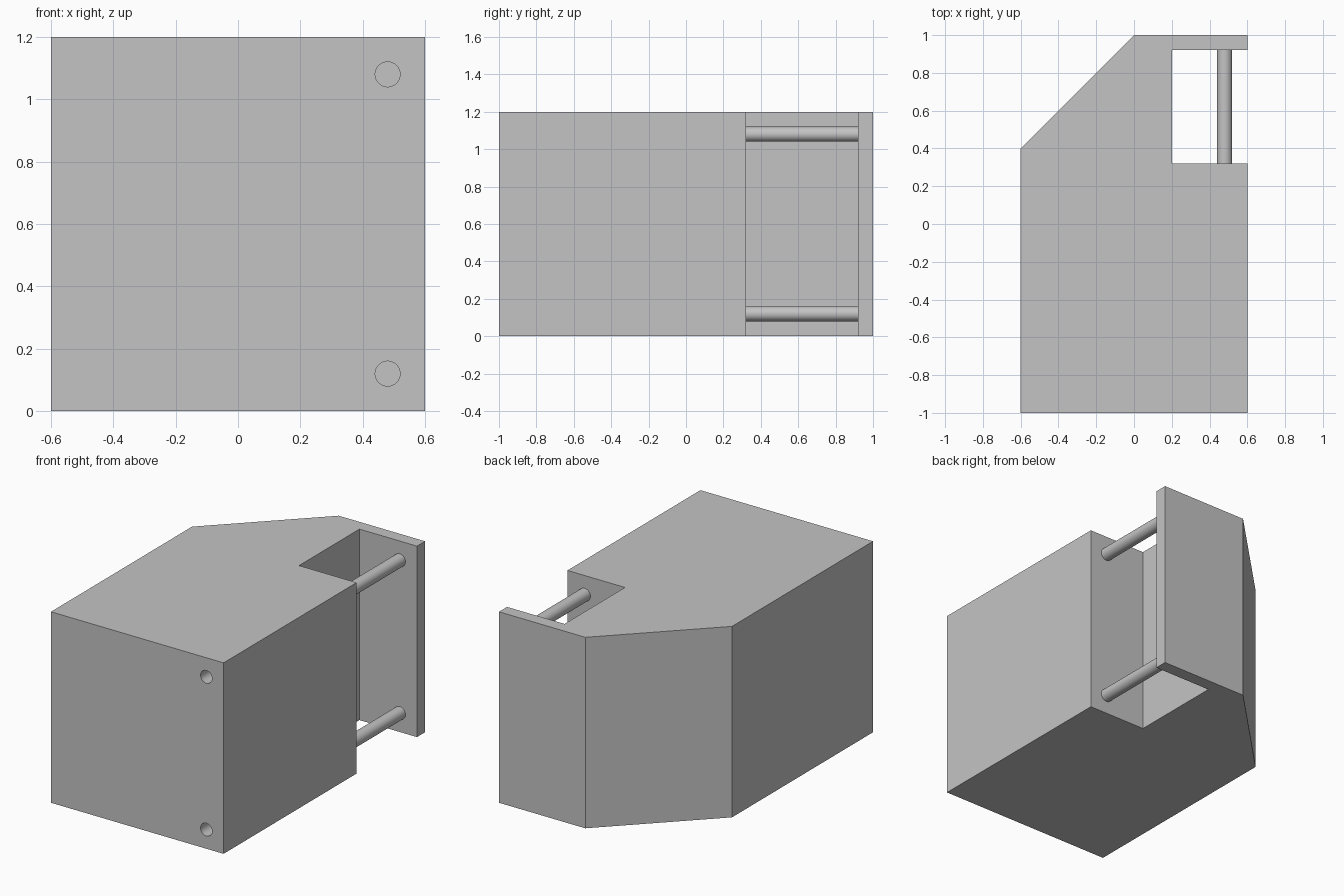
import bpy
import bmesh
from math import radians

cube = bpy.data.objects.get("Cube")
if cube:
    bpy.data.objects.remove(cube, do_unlink=True)

HEIGHT = 1.2
ROD_X, ROD_RADIUS, ROD_INSET = 0.48, 0.04, 0.12

grey = bpy.data.materials.new("light grey")
grey.use_nodes = True
grey.diffuse_color = (0.55, 0.55, 0.55, 1)
grey.node_tree.nodes["Principled BSDF"].inputs["Base Color"].default_value = grey.diffuse_color


def select_only(obj):
    bpy.ops.object.select_all(action="DESELECT")
    obj.select_set(True)
    bpy.context.view_layer.objects.active = obj


def extruded(name, outline, height):
    """Prism from a plan outline, standing on the ground."""
    bm = bmesh.new()
    base = bm.faces.new([bm.verts.new((x, y, 0)) for x, y in outline])
    top = bmesh.ops.extrude_face_region(bm, geom=[base])["geom"]
    bmesh.ops.translate(bm, vec=(0, 0, height),
                        verts=[v for v in top if isinstance(v, bmesh.types.BMVert)])
    bmesh.ops.recalc_face_normals(bm, faces=bm.faces)
    mesh = bpy.data.meshes.new(name)
    bm.to_mesh(mesh)
    bm.free()
    obj = bpy.data.objects.new(name, mesh)
    bpy.context.collection.objects.link(obj)
    mesh.materials.append(grey)
    return obj


def rod(name, z, y_start, y_end):
    """Round bar running front to back."""
    bpy.ops.mesh.primitive_cylinder_add(
        vertices=48, radius=ROD_RADIUS, depth=y_end - y_start,
        location=(ROD_X, (y_start + y_end) / 2, z), rotation=(radians(90), 0, 0))
    obj = bpy.context.object
    obj.name = name
    obj.data.materials.append(grey)
    bpy.ops.object.shade_smooth_by_angle(angle=radians(30))
    return obj


# Block with a chamfered back corner and a side notch leaving a thin back plate
body = extruded("body", [
    (-0.6, -1), (0.6, -1), (0.6, 0.32), (0.2, 0.32), (0.2, 0.92),
    (0.6, 0.92), (0.6, 1), (0, 1), (-0.6, 0.4)], HEIGHT)

# Lower and upper rods across the notch, each with a matching hole in the front
for level, z in (("lower", ROD_INSET), ("upper", HEIGHT - ROD_INSET)):
    cutter = rod(level + "_hole_cutter", z, -1.1, 0.2)
    cutter.hide_render = True
    hole = body.modifiers.new(level + "_hole", "BOOLEAN")
    hole.operation = "DIFFERENCE"
    hole.solver = "EXACT"
    hole.object = cutter
    select_only(body)
    bpy.ops.object.modifier_apply(modifier=hole.name)
    bpy.data.objects.remove(cutter, do_unlink=True)
    rod(level + "_rod", z, 0.31, 0.93)

select_only(body)
bpy.ops.object.shade_smooth_by_angle(angle=radians(30))
